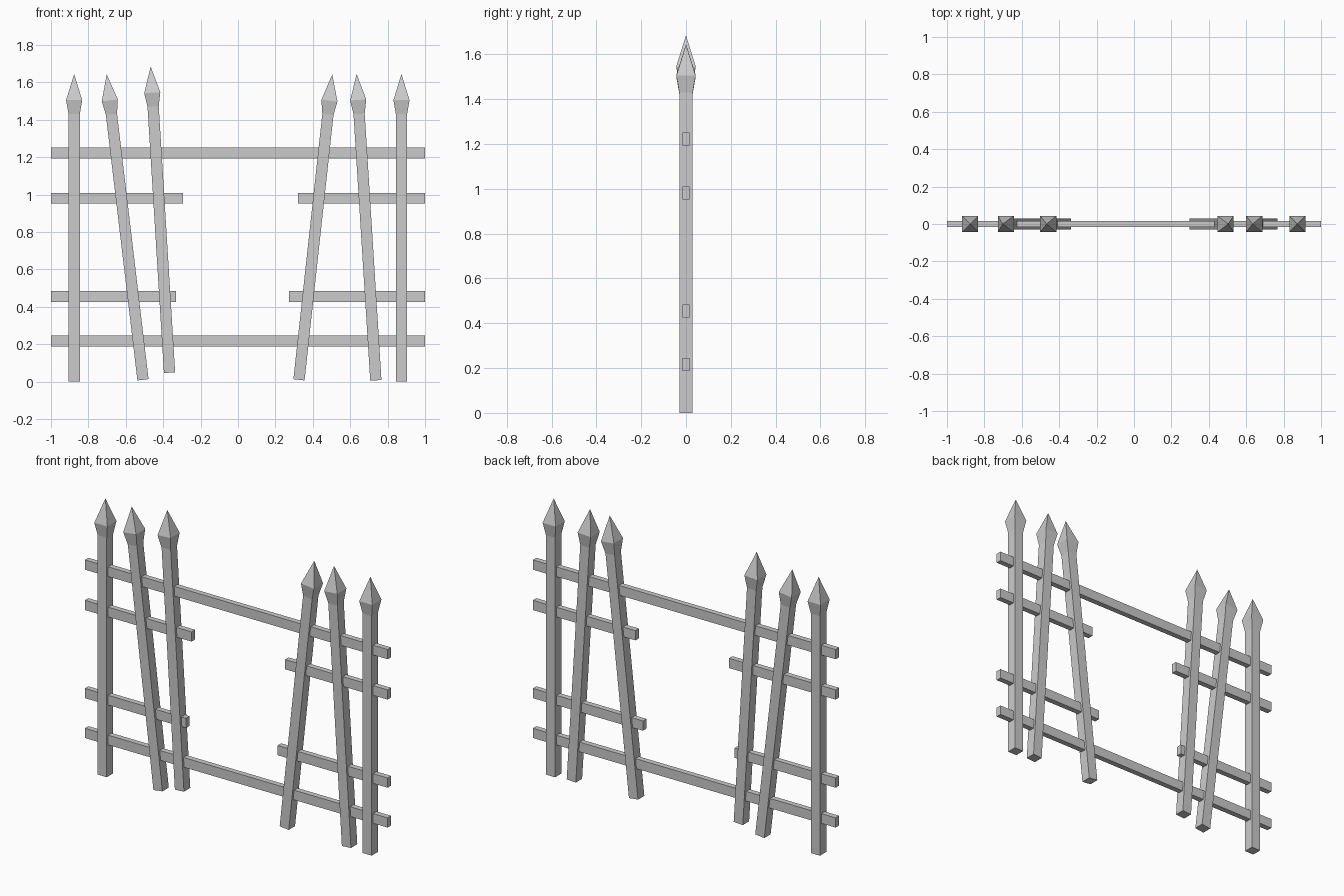
import bpy
import bmesh
from mathutils import Vector, Matrix

if "Cube" in bpy.data.objects:
    bpy.data.objects.remove(bpy.data.objects["Cube"])


def make_object(name, bm):
    bmesh.ops.recalc_face_normals(bm, faces=bm.faces)
    mesh = bpy.data.meshes.new(name)
    bm.to_mesh(mesh)
    bm.free()
    obj = bpy.data.objects.new(name, mesh)
    bpy.context.collection.objects.link(obj)
    return obj


def rail(name, x0, x1, z, height=0.058, depth=0.033):
    bm = bmesh.new()
    bmesh.ops.create_cube(bm, size=1, matrix=Matrix.Translation(((x0 + x1) / 2, 0, z))
                          @ Matrix.Diagonal((x1 - x0, depth, height, 1)))
    return make_object(name, bm)


def picket(name, foot, tip):
    """Square post with a flared spear head, leaning from foot to tip (x, z)."""
    start = Vector((foot[0], 0, foot[1]))
    axis = Vector((tip[0], 0, tip[1])) - start
    length = axis.length
    bm = bmesh.new()
    rings = []
    # half width and height of each square section
    for half, h in ((0.030, 0), (0.030, length - 0.215), (0.043, length - 0.14)):
        rings.append([bm.verts.new((sx * half, sy * half, h))
                      for sx, sy in ((-1, -1), (1, -1), (1, 1), (-1, 1))])
    apex = bm.verts.new((0, 0, length))
    bm.faces.new(rings[0])
    for i in range(4):
        j = (i + 1) % 4
        for low, high in zip(rings, rings[1:]):
            bm.faces.new((low[i], low[j], high[j], high[i]))
        bm.faces.new((rings[-1][i], rings[-1][j], apex))
    obj = make_object(name, bm)
    obj.location = start
    obj.rotation_mode = 'QUATERNION'
    obj.rotation_quaternion = Vector((0, 0, 1)).rotation_difference(axis)
    return obj


# Full-length rails
rail("top_rail", -1, 1, 1.222)
rail("bottom_rail", -1, 1, 0.217)

# Broken rails either side of the gap
rail("upper_broken_rail_left", -1, -0.295, 0.981)
rail("upper_broken_rail_right", 0.322, 1, 0.981)
rail("lower_broken_rail_left", -1, -0.332, 0.455)
rail("lower_broken_rail_right", 0.273, 1, 0.455)

# Upright end pickets
for side, x in (("left", -0.876), ("right", 0.874)):
    picket("end_picket_" + side, (x, 0), (x, 1.645))

# Leaning pickets
leaning = [
    ((-0.508, 0.010), (-0.702, 1.643)),
    ((-0.366, 0.048), (-0.467, 1.685)),
    ((0.326, 0.010), (0.504, 1.642)),
    ((0.737, 0.007), (0.634, 1.646)),
]
for n, (foot, tip) in enumerate(leaning, 1):
    picket(f"leaning_picket_{n}", foot, tip)
